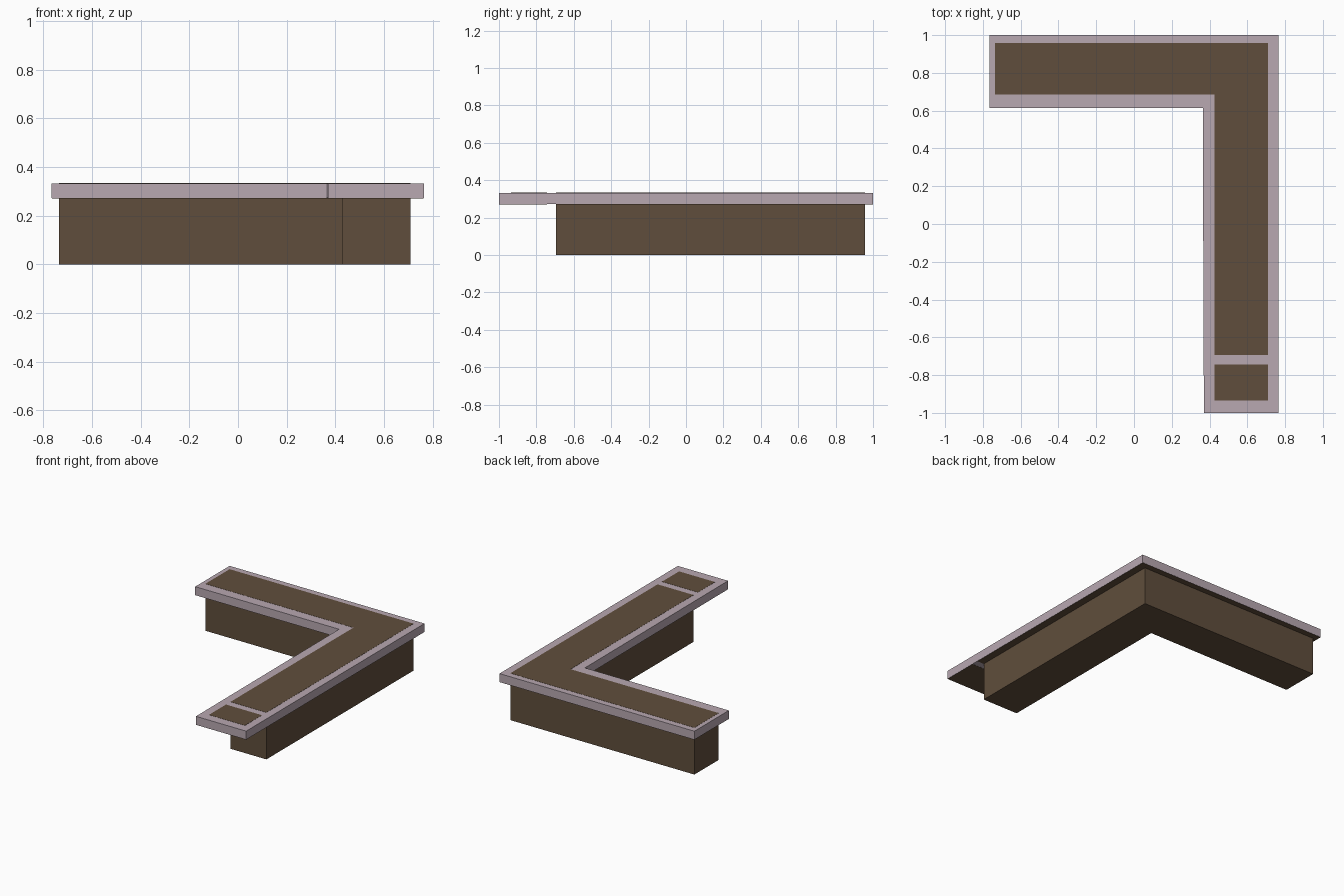
import bpy, bmesh

if "Cube" in bpy.data.objects:
    bpy.data.objects.remove(bpy.data.objects["Cube"])


def material(name, rgb):
    m = bpy.data.materials.new(name)
    m.diffuse_color = (*rgb, 1)
    m.use_nodes = True
    m.node_tree.nodes["Principled BSDF"].inputs["Base Color"].default_value = m.diffuse_color
    return m


trim = material("pale_trim", (0.479, 0.392, 0.440))
wood = material("brown_wood", (0.117, 0.076, 0.045))


def prism(name, outline, z0, z1, mat):
    """Extrude a flat outline from z0 up to z1."""
    bm = bmesh.new()
    face = bm.faces.new([bm.verts.new((x, y, z0)) for x, y in outline])
    res = bmesh.ops.extrude_face_region(bm, geom=[face])
    verts = [v for v in res["geom"] if isinstance(v, bmesh.types.BMVert)]
    bmesh.ops.translate(bm, vec=(0, 0, z1 - z0), verts=verts)
    bmesh.ops.recalc_face_normals(bm, faces=bm.faces)
    mesh = bpy.data.meshes.new(name)
    bm.to_mesh(mesh)
    bm.free()
    mesh.materials.append(mat)
    ob = bpy.data.objects.new(name, mesh)
    bpy.context.collection.objects.link(ob)
    return ob


def ell(x0, x1, y0, y1, inner_x, inner_y, end_x=None):
    """L outline: arm along the back, arm down the right side."""
    return [(x0, y1), (x0, inner_y), (inner_x, inner_y),
            (inner_x if end_x is None else end_x, y0), (x1, y0), (x1, y1)]


def rect(x0, x1, y0, y1):
    return [(x0, y0), (x1, y0), (x1, y1), (x0, y1)]


BOTTOM, TOP, SKIN = 0.272, 0.332, 0.001
body = ell(-0.736, 0.709, -0.694, 0.957, 0.427, 0.685)

# Cabinet body, stopping short of the flap end
prism("counter_base", body, 0, BOTTOM, wood)

# Overhanging worktop with its slightly tapered inner edge
prism("worktop", ell(-0.766, 0.764, -1, 1, 0.364, 0.614, 0.37), BOTTOM, TOP, trim)

# Brown inlays on the worktop
prism("main_inlay", body, TOP - SKIN, TOP + SKIN, wood)
prism("flap_inlay", rect(0.427, 0.709, -0.935, -0.744), TOP - SKIN, TOP + SKIN, wood)

# Brown undersides, parted by the pale strip
prism("main_underside", ell(-0.765, 0.763, -0.694, 0.999, 0.370, 0.615),
      BOTTOM - SKIN, BOTTOM + SKIN, wood)
prism("flap_underside", rect(0.371, 0.763, -0.999, -0.744),
      BOTTOM - SKIN, BOTTOM + SKIN, wood)
